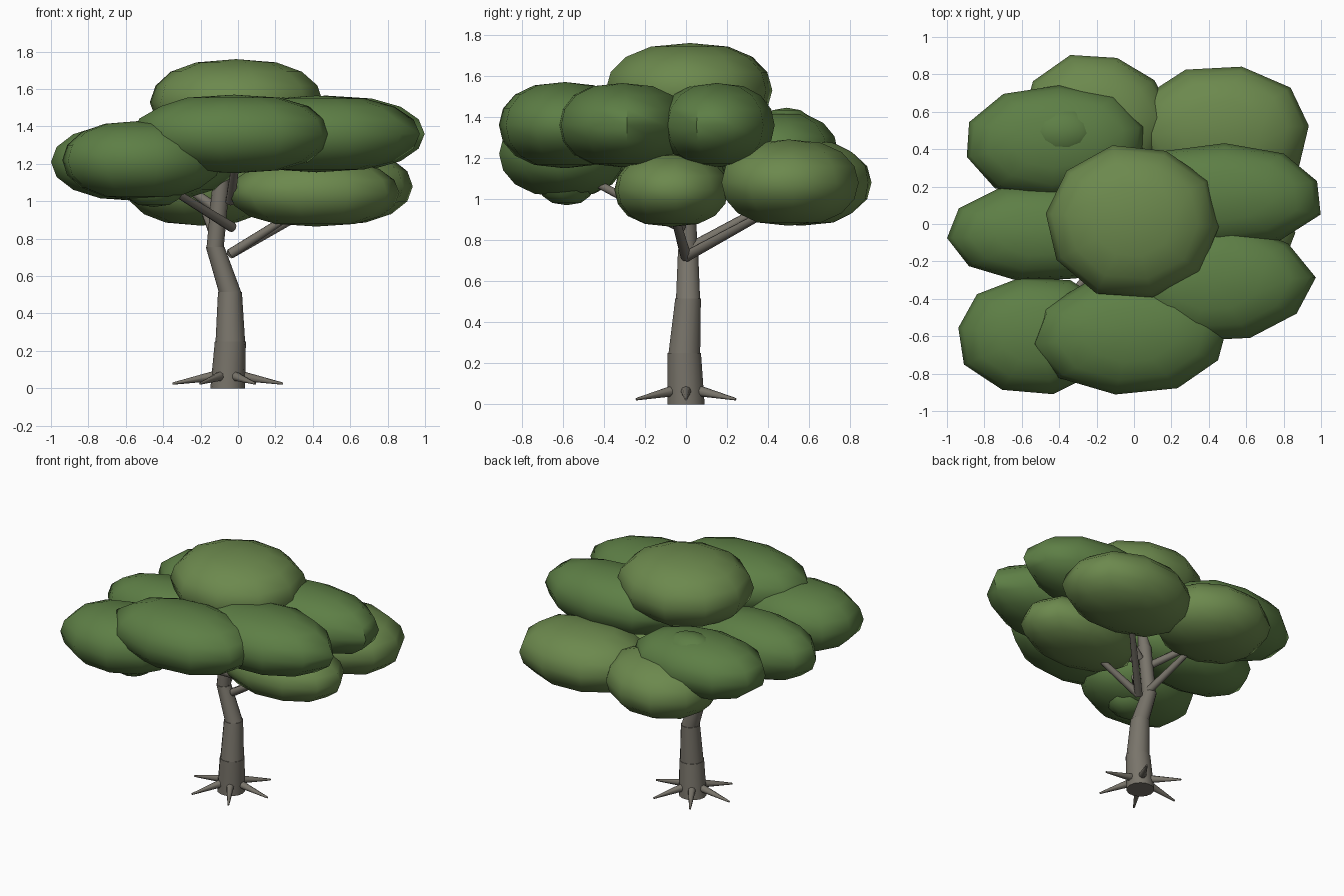
import bpy, bmesh, math, random
from mathutils import Vector

if "Cube" in bpy.data.objects:
    bpy.data.objects.remove(bpy.data.objects["Cube"])

random.seed(4)


def material(name, color):
    m = bpy.data.materials.new(name)
    m.diffuse_color = (*color, 1)
    m.use_nodes = True
    m.node_tree.nodes["Principled BSDF"].inputs["Base Color"].default_value = m.diffuse_color
    return m


BARK = material("bark", (0.19, 0.175, 0.145))
LIGHT = material("light_leaf", (0.15, 0.25, 0.075))
DARK = material("dark_leaf", (0.11, 0.21, 0.06))


def finish(name, bm, mat, angle):
    bmesh.ops.recalc_face_normals(bm, faces=bm.faces)
    me = bpy.data.meshes.new(name)
    bm.to_mesh(me)
    bm.free()
    ob = bpy.data.objects.new(name, me)
    bpy.context.collection.objects.link(ob)
    me.materials.append(mat)
    bpy.ops.object.select_all(action='DESELECT')
    ob.select_set(True)
    bpy.context.view_layer.objects.active = ob
    bpy.ops.object.shade_smooth_by_angle(angle=math.radians(angle))
    return ob


def limb(name, a, b, r1, r2, sides=10):
    """Tapered cylinder from a to b."""
    a, b = Vector(a), Vector(b)
    bm = bmesh.new()
    bmesh.ops.create_cone(bm, cap_ends=True, segments=sides, radius1=r1,
                          radius2=r2, depth=(b - a).length)
    rot = Vector((0, 0, 1)).rotation_difference(b - a)
    for v in bm.verts:
        v.co = rot @ v.co + (a + b) / 2
    return finish(name, bm, BARK, 50)


def loft(name, rings, sides=14):
    """Tube through horizontal rings of (centre, radius)."""
    bm = bmesh.new()
    loops = []
    for (x, y, z), r in rings:
        loops.append([bm.verts.new((x + r * math.cos(math.tau * i / sides),
                                    y + r * math.sin(math.tau * i / sides), z))
                      for i in range(sides)])
    for lo, hi in zip(loops, loops[1:]):
        for i in range(sides):
            j = (i + 1) % sides
            bm.faces.new((lo[i], lo[j], hi[j], hi[i]))
    bm.faces.new(loops[0])
    bm.faces.new(loops[-1])
    return finish(name, bm, BARK, 60)


def clump(name, centre, size, mat, sides=10, rings=8, jitter=0.035):
    """Flattened, slightly uneven leaf mass."""
    bm = bmesh.new()
    bmesh.ops.create_uvsphere(bm, u_segments=sides, v_segments=rings, radius=1)
    turn = random.uniform(0, math.tau)
    wobble = [1.01 + random.uniform(-jitter, jitter) for _ in range(sides)]
    for v in bm.verts:
        r = math.hypot(v.co.x, v.co.y)
        x = y = 0
        if r > 1e-4:
            ang = math.atan2(v.co.y, v.co.x)
            k = r ** 0.8 * wobble[round(ang / math.tau * sides) % sides]
            x, y = k * math.cos(ang + turn), k * math.sin(ang + turn)
        v.co = Vector((x * size[0], y * size[1], v.co.z * size[2])) + Vector(centre)
    return finish(name, bm, mat, 60)


# Trunk: stacked bent segments with slight steps at the joints
path = [((-0.055, 0, 0), 0.093), ((-0.041, -0.008, 0.25), 0.079),
        ((-0.043, 0.01, 0.515), 0.06), ((-0.122, 0.01, 0.755), 0.046),
        ((-0.09, 0.0, 1.1), 0.042), ((-0.04, 0.0, 1.4), 0.03)]
for i, (lo, hi) in enumerate(zip(path, path[1:])):
    loft(f"trunk_{i + 1}", [lo, (hi[0], hi[1] + 0.004)])

# Roots
for i in range(6):
    a = i * math.tau / 6
    c, s = math.cos(a), math.sin(a)
    limb(f"root_{i + 1}", (-0.055 + 0.06 * c, 0.06 * s, 0.068),
         (-0.055 + 0.295 * c, 0.28 * s, 0.025), 0.028, 0.006, 8)

# Branches
branches = [
    ((-0.04, 0.0, 0.72), (0.38, 0.42, 0.95)),
    ((-0.03, -0.02, 0.86), (-0.42, -0.48, 1.1)),
    ((-0.04, 0.0, 0.72), (0.35, -0.07, 0.97)),
    ((-0.1, 0.0, 0.75), (-0.2, 0.45, 1.0)),
    ((-0.1, 0.0, 0.95), (-0.45, 0.3, 1.2)),
    ((-0.04, -0.03, 1.0), (0.0, -0.45, 1.3)),
    ((-0.05, 0.0, 1.0), (0.35, 0.1, 1.3)),
]
for i, (a, b) in enumerate(branches):
    limb(f"branch_{i + 1}", a, b, 0.027, 0.018, 10)

# Leaf clumps
clumps = [
    ("crown_top", (-0.01, 0.02, 1.53), (0.47, 0.41, 0.23), LIGHT),
    ("crown_front", (-0.02, -0.59, 1.36), (0.53, 0.315, 0.21), DARK),
    ("crown_front_left", (-0.52, -0.59, 1.22), (0.43, 0.315, 0.21), DARK),
    ("crown_left", (-0.51, -0.05, 1.21), (0.49, 0.26, 0.21), DARK),
    ("crown_front_right", (0.42, -0.31, 1.36), (0.53, 0.32, 0.205), DARK),
    ("crown_right", (0.47, 0.15, 1.36), (0.54, 0.285, 0.205), DARK),
    ("crown_back_right", (0.46, 0.5, 1.08), (0.48, 0.345, 0.21), LIGHT),
    ("crown_back", (-0.2, 0.56, 1.08), (0.4, 0.35, 0.21), LIGHT),
    ("crown_back_left", (-0.42, 0.44, 1.23), (0.5, 0.305, 0.2), DARK),
    ("crown_low_right", (0.42, -0.07, 1.045), (0.45, 0.29, 0.18), LIGHT),
    ("tuft_back", (-0.38, 0.49, 1.29), (0.21, 0.15, 0.155), DARK),
    ("tuft_front", (-0.45, -0.58, 1.12), (0.19, 0.15, 0.15), DARK),
]
for name, c, s, m in clumps:
    clump(name, c, s, m)
